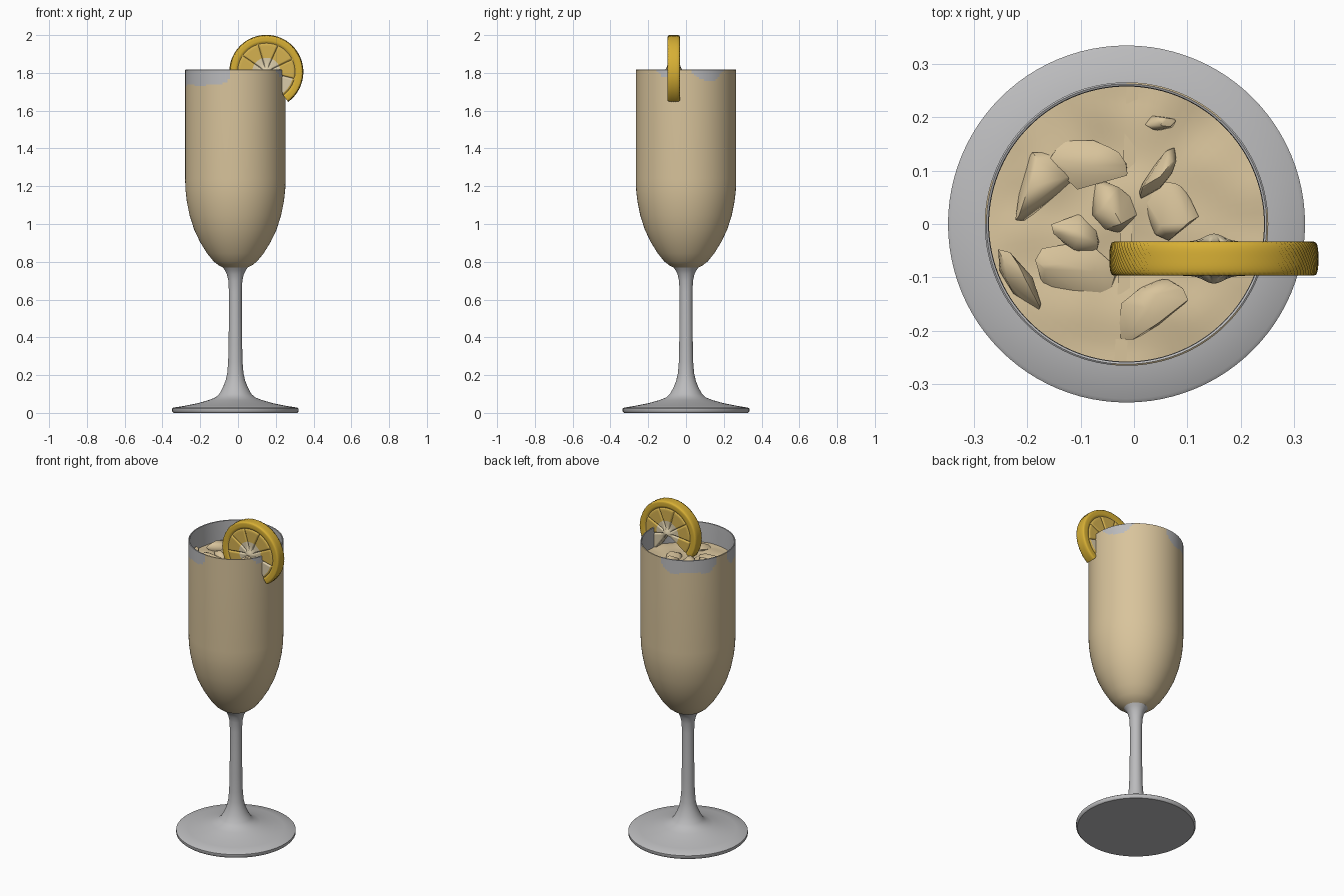
import bpy, bmesh, math, random
from mathutils import Vector, Matrix, noise

if "Cube" in bpy.data.objects:
    bpy.data.objects.remove(bpy.data.objects["Cube"])

random.seed(4)
CX = -0.014          # glass axis
LEVEL = 1.695        # drink surface height


def mat(name, rgb):
    m = bpy.data.materials.new(name)
    m.diffuse_color = (*rgb, 1)
    m.use_nodes = True
    m.node_tree.nodes["Principled BSDF"].inputs["Base Color"].default_value = m.diffuse_color
    return m


GLASS = mat("glass grey", (0.50, 0.50, 0.51))
CREAM = mat("drink cream", (0.69, 0.55, 0.33))
RIND = mat("lemon rind yellow", (0.68, 0.43, 0.035))
FLESH = mat("lemon flesh yellow", (0.66, 0.44, 0.08))
PITH = mat("pale pith", (0.70, 0.60, 0.40))


def finish(bm, name, mats, angle=40):
    bmesh.ops.recalc_face_normals(bm, faces=bm.faces)
    me = bpy.data.meshes.new(name)
    bm.to_mesh(me)
    bm.free()
    ob = bpy.data.objects.new(name, me)
    bpy.context.collection.objects.link(ob)
    for m in mats:
        me.materials.append(m)
    bpy.ops.object.select_all(action='DESELECT')
    ob.select_set(True)
    bpy.context.view_layer.objects.active = ob
    bpy.ops.object.shade_smooth_by_angle(angle=math.radians(angle))
    return ob


def lathe(profile, n=120):
    bm = bmesh.new()
    rings = [[bm.verts.new((CX + r * math.cos(2 * math.pi * i / n),
                            r * math.sin(2 * math.pi * i / n), z))
              for i in range(n)] for r, z in profile]
    for a, b in zip(rings, rings[1:]):
        for i in range(n):
            j = (i + 1) % n
            bm.faces.new((a[i], a[j], b[j], b[i]))
    return bm, rings


# foot and stem
bm, rings = lathe([(0.331, 0.003), (0.335, 0.008), (0.335, 0.023), (0.328, 0.028), (0.27, 0.037),
                   (0.20, 0.051), (0.14, 0.068), (0.105, 0.082), (0.085, 0.10), (0.066, 0.135),
                   (0.052, 0.17), (0.043, 0.21), (0.038, 0.27), (0.036, 0.36), (0.034, 0.5),
                   (0.034, 0.64), (0.037, 0.70), (0.045, 0.735), (0.055, 0.755), (0.066, 0.77)], 96)
bottom = bmesh.ops.extrude_edge_only(bm, edges=[e for e in bm.edges if e.is_boundary and e.verts[0].co.z < 0.1])
for v in [g for g in bottom["geom"] if isinstance(g, bmesh.types.BMVert)]:
    v.co = (CX + (v.co.x - CX) * 0.99, v.co.y * 0.99, 0)
bmesh.ops.contextual_create(bm, geom=[e for e in bm.edges if e.is_boundary and e.verts[0].co.z < 0.001])
finish(bm, "foot_and_stem", [GLASS])

# bowl: cream where the drink shows, grey in patches below the rim and on the bare inner wall
profile = [(0.066, 0.77), (0.088, 0.781), (0.115, 0.802), (0.15, 0.845), (0.187, 0.905),
           (0.218, 0.97), (0.242, 1.045), (0.257, 1.12), (0.264, 1.18), (0.266, 1.24), (0.266, 1.68)]
profile += [(0.266, 1.72 + 0.0095 * k) for k in range(11)]
profile += [(0.263, 1.817), (0.259, 1.815), (0.258, 1.76), (0.258, LEVEL - 0.02)]
PATCHES = [(5, 47, 1.765), (90, 163, 1.737), (180, 264, 1.735), (322, 345, 1.775)]


def is_bare(c):
    x, y = c.x - CX, c.y
    if math.hypot(x, y) < 0.2625:
        return c.z > LEVEL - 0.03
    a = math.degrees(math.atan2(y, x)) % 360
    for lo, hi, z in PATCHES:
        if lo < a < hi:
            edge = min(a - lo, hi - a)
            return c.z > z + max(0, 10 - edge) * 0.004 + 0.006 * math.sin(a * 0.16)
    return False


bm, rings = lathe(profile)
for f in bm.faces:
    c = f.calc_center_median()
    f.material_index = 0 if c.z > 1.6 and is_bare(c) else 1
finish(bm, "bowl", [GLASS, CREAM])

# drink surface, gently uneven
bm, rings = lathe([(0.2585 * k / 16 + 0.0002, LEVEL) for k in range(17)], 72)
for v in bm.verts:
    p = Vector((v.co.x * 9, v.co.y * 9, 3))
    v.co.z += 0.014 * noise.noise(p)
bmesh.ops.contextual_create(bm, geom=[e for e in bm.edges if e.is_boundary
                                      and abs(e.verts[0].co.x - CX) < 0.01])
finish(bm, "drink_surface", [CREAM], 60)


# ice shards: flattened random hulls (x, y, half length, half width, half height, turn, tilt)
SHARDS = [(-0.185, 0.075, 0.085, 0.060, 0.035, 35, 8), (-0.09, 0.11, 0.08, 0.05, 0.025, -10, -6),
          (-0.04, 0.03, 0.06, 0.04, 0.035, 120, 12), (0.045, 0.095, 0.058, 0.022, 0.045, 55, 15),
          (0.065, 0.025, 0.065, 0.05, 0.028, -50, -8), (-0.218, -0.10, 0.085, 0.026, 0.035, -60, 8),
          (-0.11, -0.105, 0.095, 0.07, 0.027, -20, 6), (-0.10, -0.02, 0.06, 0.035, 0.027, -25, 10),
          (0.03, -0.165, 0.08, 0.055, 0.026, 30, -6), (0.05, 0.19, 0.03, 0.015, 0.022, 0, 0)]
bm = bmesh.new()
for x, y, l, w, h, turn, tilt in SHARDS:
    m = (Matrix.Translation((x, y, LEVEL + 0.003)) @ Matrix.Rotation(math.radians(turn), 4, 'Z')
         @ Matrix.Rotation(math.radians(tilt), 4, 'Y'))
    vs = []
    for k in range(20):
        d = Vector([random.gauss(0, 1) for _ in range(3)]).normalized()
        vs.append(bm.verts.new(m @ Vector((d.x * l, d.y * w, d.z * h))))
    hull = bmesh.ops.convex_hull(bm, input=vs)
    loose = {g for g in hull["geom_interior"] if isinstance(g, bmesh.types.BMVert)}
    bmesh.ops.delete(bm, geom=list(loose), context='VERTS')
for v in bm.verts:   # keep inside the glass
    r = math.hypot(v.co.x - CX, v.co.y)
    if r > 0.254:
        v.co.x, v.co.y = CX + (v.co.x - CX) * 0.254 / r, v.co.y * 0.254 / r
finish(bm, "ice_shards", [CREAM], 50)

# lemon slice: polar sweep of a radial section, from the slit round into the drink
LX, LY, LZ = 0.150, -0.065, 1.805
A0, A1, STEPS, SEG = -54, 216, 180, 40
radii = [0.0, 0.008, 0.016, 0.024, 0.034, 0.046, 0.06, 0.075, 0.09, 0.105, 0.12, 0.134,
         0.143, 0.148, 0.152, 0.156, 0.160, 0.168, 0.178, 0.187]
EDGE = 10


def half_thickness(r, a):
    h = 0.032 + 0.015 * math.exp(-(r / 0.025) ** 2)
    off = (a + 14) % SEG
    d = math.radians(min(off, SEG - off)) * r
    if 0.025 < r < 0.152:
        h -= 0.008 * math.exp(-(d / 0.0035) ** 2)
    h -= 0.006 * math.exp(-((r - 0.153) / 0.004) ** 2)
    return h


bm = bmesh.new()
sections = []
for i in range(STEPS + 1):
    a = A0 + (A1 - A0) * i / STEPS
    sec = [(r, -half_thickness(r, a)) for r in radii]
    for j in range(EDGE + 1):     # dimpled rind
        t = j / EDGE * 2 - 1
        bump = 0.0035 * ((i + j) % 2) - 0.004 * abs(t) ** 4
        sec.append((0.1925 + bump, 0.030 * t))
    sec += [(r, half_thickness(r, a)) for r in reversed(radii)]
    ca, sa = math.cos(math.radians(a)), math.sin(math.radians(a))
    sections.append([bm.verts.new((LX + r * ca, LY + y, LZ + r * sa)) for r, y in sec])
for s, t in zip(sections, sections[1:]):
    for k in range(len(s) - 1):
        bm.faces.new((s[k], s[k + 1], t[k + 1], t[k]))
for s in (sections[0], sections[-1]):      # cut ends, as strips from face to face
    n = len(radii)
    for k in range(n - 1):
        bm.faces.new((s[k], s[k + 1], s[-2 - k], s[-1 - k]))
    bm.faces.new(s[n - 1:len(s) - n + 1])
bmesh.ops.remove_doubles(bm, verts=bm.verts, dist=0.00005)
for f in bm.faces:
    c = f.calc_center_median()
    r = math.hypot(c.x - LX, c.z - LZ)
    a = math.degrees(math.atan2(c.z - LZ, c.x - LX))
    if r > 0.154:
        f.material_index = 0
    elif r < 0.08 or (-60 < a < -14 and r < 0.14):
        f.material_index = 2
    else:
        f.material_index = 1
finish(bm, "lemon_slice", [RIND, FLESH, PITH], 50)
